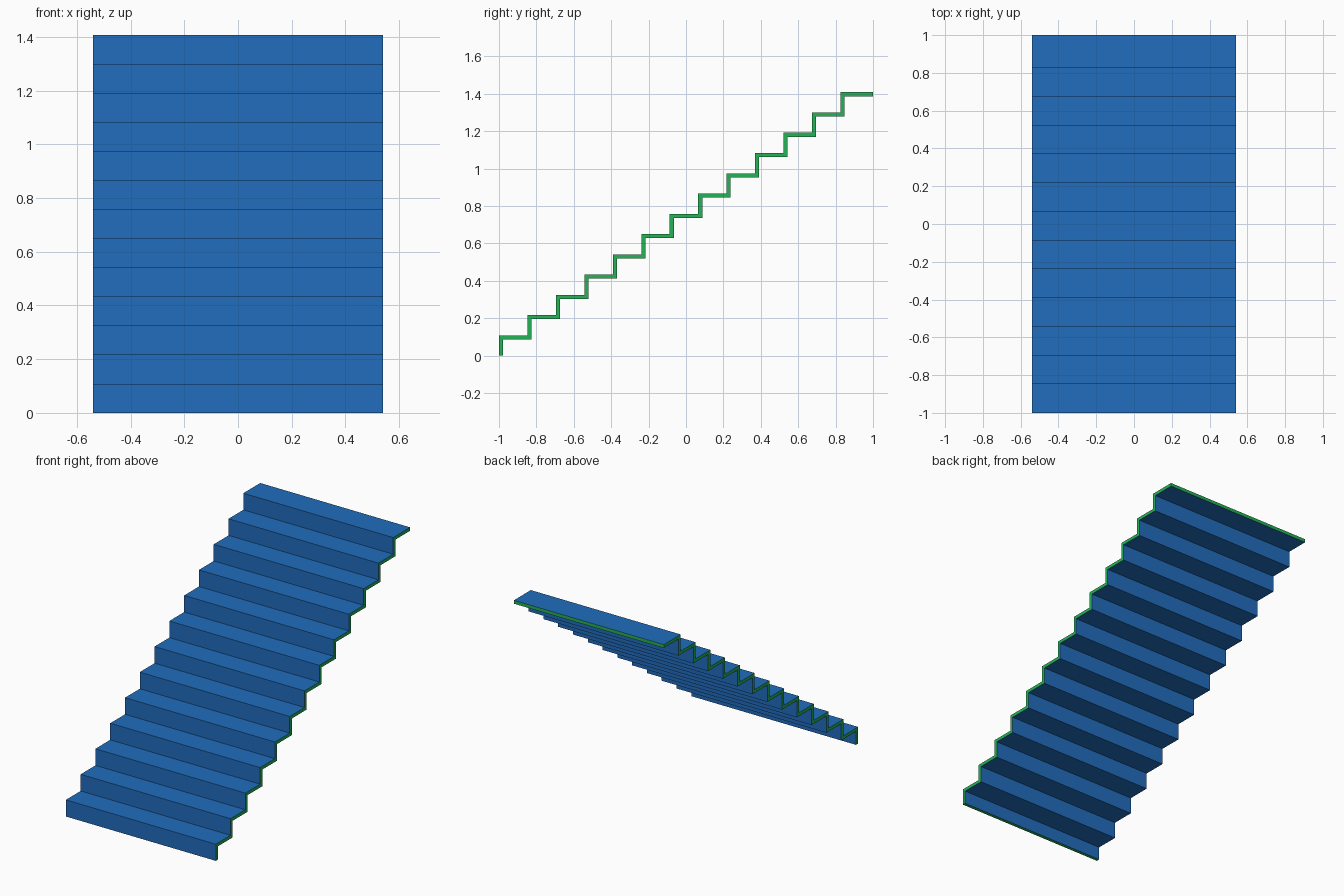
import bpy
import bmesh

STEPS = 13
HALF_WIDTH = 0.54
HEIGHT = 1.408
THICKNESS = 0.022
RISE = HEIGHT / STEPS
RUN = (2 - THICKNESS) / STEPS

cube = bpy.data.objects.get("Cube")
if cube:
    bpy.data.objects.remove(cube, do_unlink=True)


def make_material(name, colour):
    mat = bpy.data.materials.new(name)
    mat.use_nodes = True
    mat.diffuse_color = colour
    mat.node_tree.nodes["Principled BSDF"].inputs["Base Color"].default_value = colour
    return mat


blue = make_material("stair_blue", (0.015, 0.153, 0.51, 1))
green = make_material("edge_green", (0.018, 0.445, 0.095, 1))

# Stepped profile in the side plane: one riser and one tread per step
profile = [(-1, 0)]
for i in range(STEPS):
    y, z = -1 + i * RUN, (i + 1) * RISE
    profile.append((y, z))
    profile.append((y + RUN, z))
profile[-1] = (1, HEIGHT)

# Folded sheet spanning the width
bm = bmesh.new()
rows = [[bm.verts.new((x, y, z)) for x in (-HALF_WIDTH, HALF_WIDTH)]
        for y, z in profile]
for (a, b), (d, c) in zip(rows, rows[1:]):
    bm.faces.new((a, b, c, d))
mesh = bpy.data.meshes.new("staircase")
bm.to_mesh(mesh)
bm.free()

mesh.materials.append(blue)
mesh.materials.append(green)
stairs = bpy.data.objects.new("staircase", mesh)
bpy.context.collection.objects.link(stairs)

# Thickness towards the underside, with green cut edges
shell = stairs.modifiers.new("thickness", 'SOLIDIFY')
shell.thickness = THICKNESS
shell.offset = -1
shell.use_even_offset = True
shell.material_offset_rim = 1
